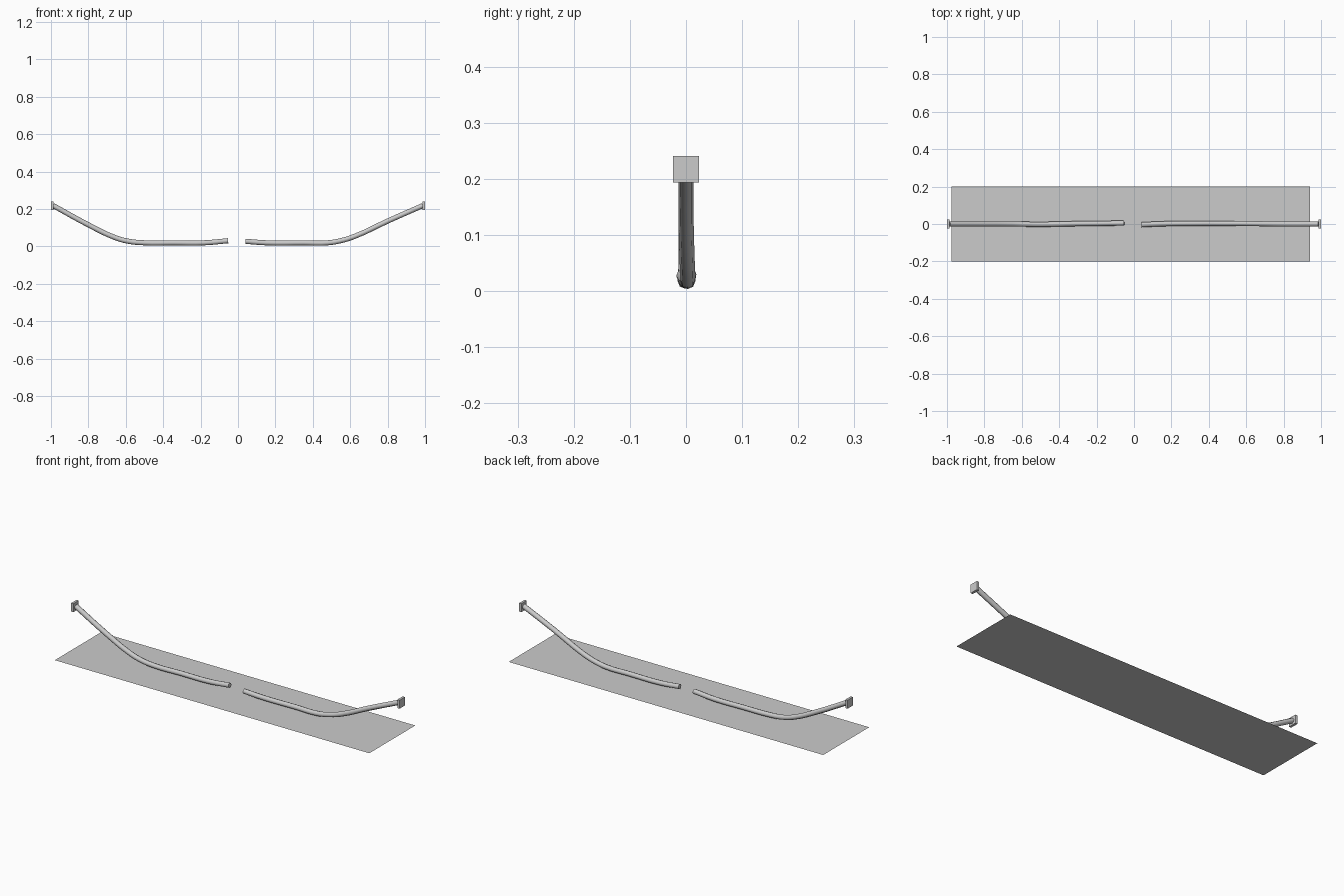
import bpy
import math

cube = bpy.data.objects.get("Cube")
if cube:
    bpy.data.objects.remove(cube, do_unlink=True)

# Single grey material
grey = bpy.data.materials.new("light grey")
grey.use_nodes = True
colour = (0.6, 0.6, 0.6, 1)
grey.diffuse_color = colour
grey.node_tree.nodes["Principled BSDF"].inputs["Base Color"].default_value = colour


def cable(name, points):
    """Octagonal capped tube swept along a smooth path."""
    data = bpy.data.curves.new(name, "CURVE")
    data.dimensions = "3D"
    data.bevel_depth = 0.0135
    data.bevel_resolution = 2
    data.resolution_u = 4
    data.use_fill_caps = True
    spline = data.splines.new("BEZIER")
    spline.bezier_points.add(len(points) - 1)
    for bp, co in zip(spline.bezier_points, points):
        bp.co = co
        bp.handle_left_type = bp.handle_right_type = "AUTO"
    obj = bpy.data.objects.new(name, data)
    bpy.context.collection.objects.link(obj)
    bpy.ops.object.select_all(action="DESELECT")
    obj.select_set(True)
    bpy.context.view_layer.objects.active = obj
    bpy.ops.object.convert(target="MESH")
    obj = bpy.context.object
    obj.data.materials.clear()
    obj.data.materials.append(grey)
    bpy.ops.object.shade_smooth_by_angle(angle=math.radians(50))


# Ground sheet
bpy.ops.mesh.primitive_plane_add(size=1, location=(-0.018, 0, 0))
sheet = bpy.context.object
sheet.name = "ground_sheet"
sheet.scale = (1.916, 0.4, 1)
sheet.data.materials.append(grey)

# Two hanging cables, broken in the middle
cable("right_cable", [
    (-0.988, 0, 0.218), (-0.8, 0, 0.115), (-0.66, 0, 0.048), (-0.59, -0.001, 0.028),
    (-0.5, -0.002, 0.019), (-0.35, 0.001, 0.019), (-0.18, 0.003, 0.019), (-0.053, 0.005, 0.03)])
cable("left_cable", [
    (0.988, 0, 0.218), (0.8, 0, 0.135), (0.63, 0.002, 0.056), (0.56, 0.003, 0.033),
    (0.48, 0.003, 0.019), (0.35, 0.003, 0.019), (0.15, 0.001, 0.019), (0.04, -0.004, 0.027)])

# Square wall anchors
for name, side in (("right_anchor", -1), ("left_anchor", 1)):
    bpy.ops.mesh.primitive_cube_add(size=1, location=(side * 0.9935, 0, 0.217))
    anchor = bpy.context.object
    anchor.name = name
    anchor.scale = (0.013, 0.046, 0.047)
    anchor.data.materials.append(grey)
